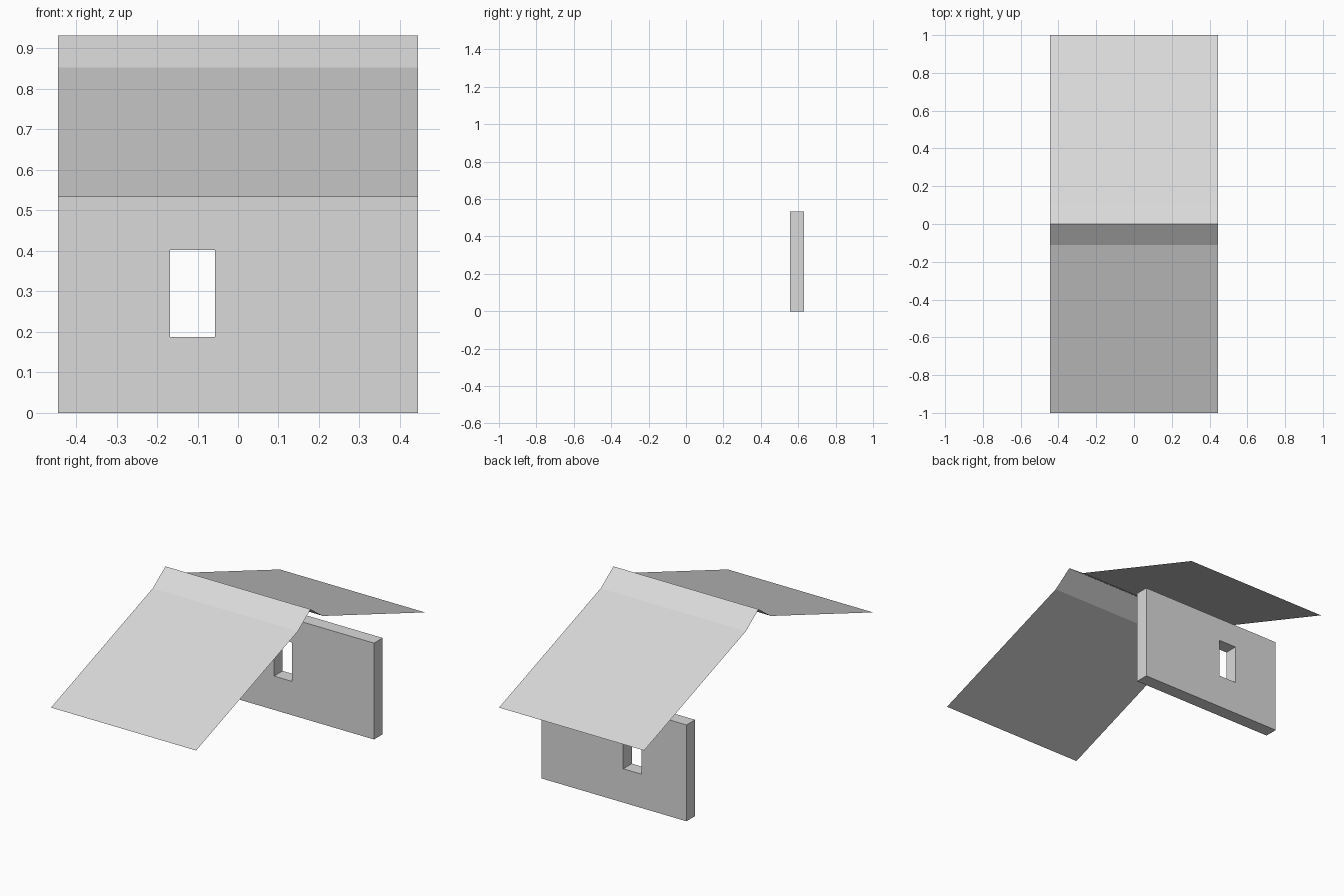
import bpy
import bmesh

if "Cube" in bpy.data.objects:
    bpy.data.objects.remove(bpy.data.objects["Cube"])

HALF_W = 0.444  # half width shared by the wall and the roof

grey = bpy.data.materials.new("light grey")
grey.diffuse_color = (0.7, 0.7, 0.7, 1)
grey.use_nodes = True
grey.node_tree.nodes["Principled BSDF"].inputs["Base Color"].default_value = grey.diffuse_color


def make_object(name, bm):
    mesh = bpy.data.meshes.new(name)
    bm.to_mesh(mesh)
    bm.free()
    mesh.materials.append(grey)
    obj = bpy.data.objects.new(name, mesh)
    bpy.context.collection.objects.link(obj)
    return obj


# Roof: thin sheet following a profile that steepens near the ridge
slope = [(-1.0, 0.533), (-0.111, 0.853), (0.0, 0.932)]
profile = slope + [(-y, z) for y, z in reversed(slope[:-1])]
bm = bmesh.new()
rows = [[bm.verts.new((x, y, z)) for x in (-HALF_W, HALF_W)] for y, z in profile]
for a, b in zip(rows, rows[1:]):
    bm.faces.new((a[0], a[1], b[1], b[0]))
make_object("roof", bm)

# Rear wall: outer outline and window outline bridged into a frame with depth
Y_FRONT, Y_BACK = 0.555, 0.63


def rectangle(bm, x0, x1, z0, z1, y):
    return [bm.verts.new((x, y, z)) for x, z in ((x0, z0), (x1, z0), (x1, z1), (x0, z1))]


bm = bmesh.new()
outer_f, outer_b = [rectangle(bm, -HALF_W, HALF_W, 0, 0.533, y) for y in (Y_FRONT, Y_BACK)]
hole_f, hole_b = [rectangle(bm, -0.168, -0.057, 0.187, 0.402, y) for y in (Y_FRONT, Y_BACK)]
loops = [outer_f, hole_f, hole_b, outer_b]
for a, b in zip(loops, loops[1:] + loops[:1]):
    for i in range(4):
        j = (i + 1) % 4
        bm.faces.new((a[i], a[j], b[j], b[i]))
bmesh.ops.recalc_face_normals(bm, faces=bm.faces)
make_object("rear_wall", bm)
